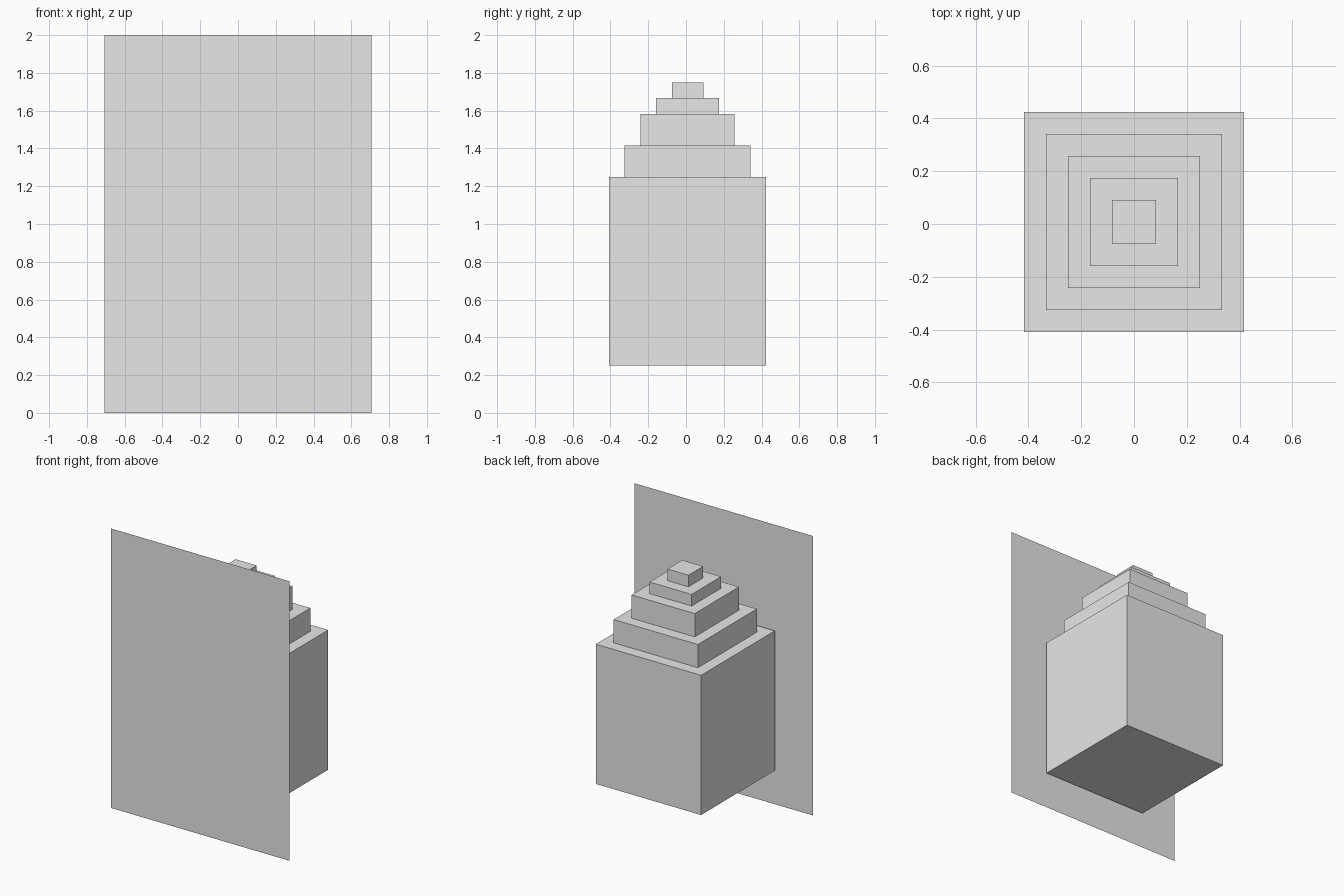
import bpy, bmesh
from mathutils import Matrix

cube = bpy.data.objects.get("Cube")
if cube:
    bpy.data.objects.remove(cube, do_unlink=True)

# Single plain grey
GREY = (0.8, 0.8, 0.8, 1.0)
mat = bpy.data.materials.new("plain grey")
mat.use_nodes = True
mat.diffuse_color = GREY
mat.node_tree.nodes["Principled BSDF"].inputs["Base Color"].default_value = GREY


def add_object(name, bm):
    mesh = bpy.data.meshes.new(name)
    bm.to_mesh(mesh)
    bm.free()
    mesh.materials.append(mat)
    obj = bpy.data.objects.new(name, mesh)
    bpy.context.collection.objects.link(obj)
    return obj


# Stepped tower: a tall base block, then each tier is inset and raised
STEP = 1 / 12
HALF = 5 * STEP
BASE_Z, BASE_H = 0.25, 1.0
TIER_HEIGHTS = (2 * STEP, 2 * STEP, STEP, STEP)
bm = bmesh.new()
bmesh.ops.create_cube(bm, size=1, matrix=Matrix.Translation((0, 0, BASE_Z + BASE_H / 2))
                      @ Matrix.Diagonal((2 * HALF, 2 * HALF, BASE_H, 1)))
bm.normal_update()
top = max(bm.faces, key=lambda f: f.calc_center_median().z)
for height in TIER_HEIGHTS:
    bmesh.ops.inset_region(bm, faces=[top], thickness=STEP, use_even_offset=True)
    result = bmesh.ops.extrude_face_region(bm, geom=[top])
    bmesh.ops.delete(bm, geom=[top], context='FACES_ONLY')
    top = next(g for g in result["geom"] if isinstance(g, bmesh.types.BMFace))
    bmesh.ops.translate(bm, verts=top.verts, vec=(0, 0, height))
    bm.normal_update()
bmesh.ops.recalc_face_normals(bm, faces=bm.faces)
tower = add_object("stepped_tower", bm)
tower.location.y = 0.008

# Thin upright panel standing just in front of the tower
PANEL_HALF_W, PANEL_H, PANEL_Y = 0.707, 2.0, -0.425
bm = bmesh.new()
corners = [(-1, 0), (1, 0), (1, 1), (-1, 1)]
bm.faces.new([bm.verts.new((x * PANEL_HALF_W, PANEL_Y, z * PANEL_H)) for x, z in corners])
add_object("front_panel", bm)
